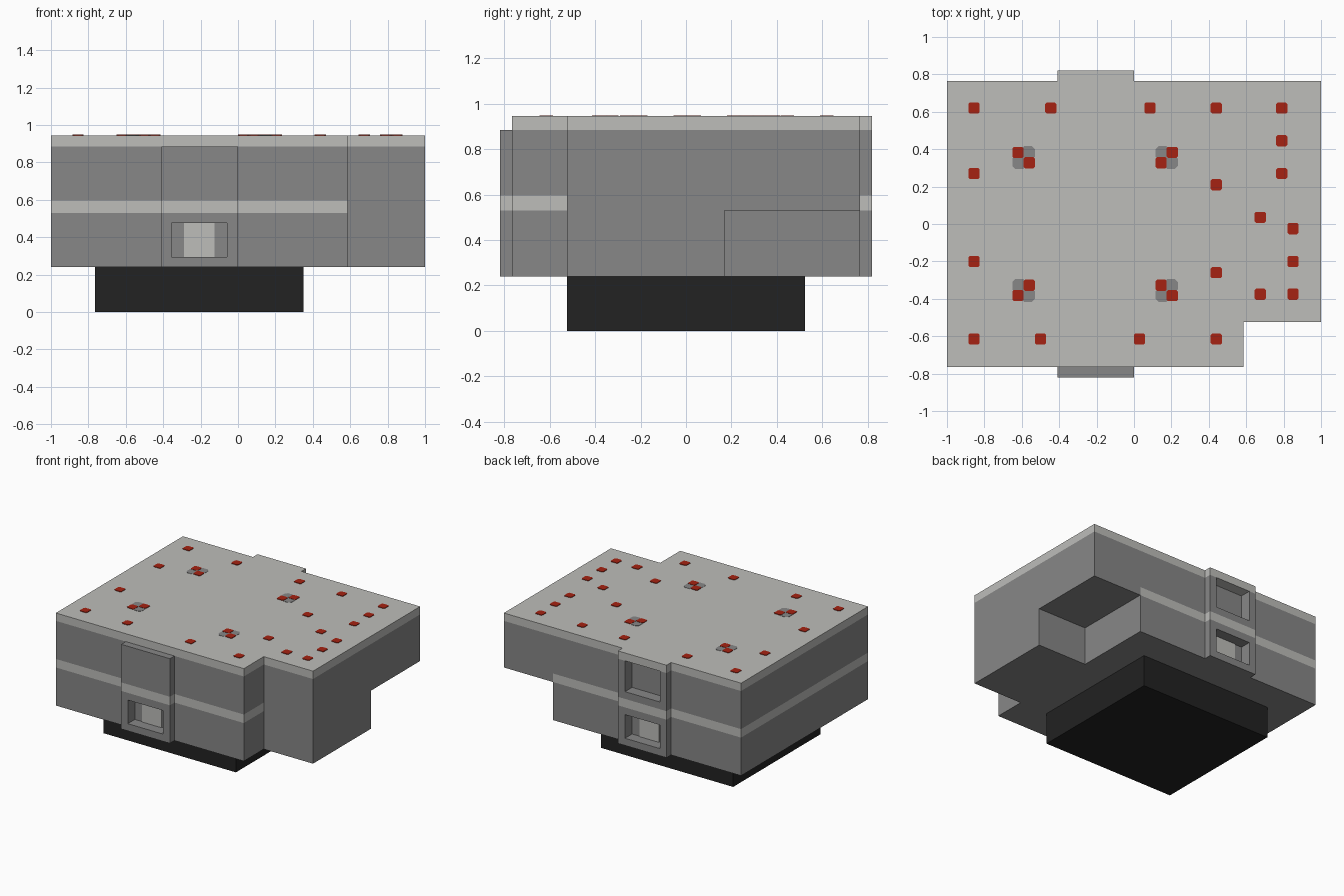
import bpy
import bmesh
import math

cube = bpy.data.objects.get("Cube")
if cube:
    bpy.data.objects.remove(cube, do_unlink=True)


def material(name, rgb):
    mat = bpy.data.materials.new(name)
    mat.use_nodes = True
    colour = (*rgb, 1)
    mat.diffuse_color = colour
    mat.node_tree.nodes["Principled BSDF"].inputs["Base Color"].default_value = colour
    return mat


LIGHT = material("light grey", (0.51, 0.51, 0.49))
GREY = material("mid grey", (0.245, 0.245, 0.245))
BLACK = material("near black", (0.016, 0.016, 0.016))
RED = material("brick red", (0.38, 0.016, 0.006))


def prism(name, outline, low, high, mat):
    """Extrude a plan outline between two heights."""
    bm = bmesh.new()
    base = bm.faces.new([bm.verts.new((x, y, low)) for x, y in outline])
    top = bmesh.ops.extrude_face_region(bm, geom=[base])["geom"]
    bmesh.ops.translate(bm, vec=(0, 0, high - low),
                        verts=[v for v in top if isinstance(v, bmesh.types.BMVert)])
    bmesh.ops.recalc_face_normals(bm, faces=bm.faces)
    mesh = bpy.data.meshes.new(name)
    bm.to_mesh(mesh)
    bm.free()
    mesh.materials.append(mat)
    obj = bpy.data.objects.new(name, mesh)
    bpy.context.collection.objects.link(obj)
    return obj


def box(name, x, y, z, mat):
    outline = [(x[0], y[0]), (x[1], y[0]), (x[1], y[1]), (x[0], y[1])]
    return prism(name, outline, *z, mat)


def cut_opening(wall, side, z):
    """Sink a rectangular opening into the front (-1) or back (1) bay."""
    y = sorted((side * 0.735, side * 0.9))
    cutter = box("opening_cutter", OPENING, y, z, GREY)
    cutter.hide_render = True
    mod = wall.modifiers.new("opening", "BOOLEAN")
    mod.operation = "DIFFERENCE"
    mod.solver = "EXACT"
    mod.object = cutter
    bpy.context.view_layer.objects.active = wall
    bpy.ops.object.modifier_apply(modifier=mod.name)
    bpy.data.objects.remove(cutter, do_unlink=True)


# Plan sizes and floor levels
STEP, SIDE, BAY = 0.585, 0.765, 0.82
NOTCH = -0.525
GROUND, BAND_LOW, BAND_HIGH, EAVES, ROOF = 0.24, 0.53, 0.595, 0.885, 0.945
BAY_X = (-0.41, 0)
OPENING = (-0.355, -0.06)

back_bay = [(BAY_X[1], SIDE), (BAY_X[1], BAY), (BAY_X[0], BAY), (BAY_X[0], SIDE)]
front_bay = [(x, -y) for x, y in reversed(back_bay)]
main_plan = ([(-1, -SIDE)] + front_bay + [(STEP, -SIDE), (STEP, SIDE)]
             + back_bay + [(-1, SIDE)])
roof_plan = ([(-1, -SIDE), (STEP, -SIDE), (STEP, NOTCH), (1, NOTCH), (1, SIDE)]
             + back_bay + [(-1, SIDE)])

# Plinth, storeys, band and roof
box("plinth", (-0.765, 0.35), (NOTCH, -NOTCH), (0, GROUND), BLACK)
lower = prism("lower_storey", main_plan, GROUND, BAND_LOW, GREY)
prism("floor_band", main_plan, BAND_LOW, BAND_HIGH, LIGHT)
upper = prism("upper_storey", main_plan, BAND_HIGH, EAVES, GREY)
prism("roof_slab", roof_plan, EAVES, ROOF, LIGHT)

# Side wing, raised over an open rear corner
wing_plan = [(NOTCH, BAND_LOW), (SIDE, BAND_LOW), (SIDE, EAVES), (NOTCH, EAVES)]
box("wing_upper", (STEP, 1), (NOTCH, SIDE), (BAND_LOW, EAVES), GREY)
box("wing_lower", (STEP, 1), (NOTCH, 0.17), (GROUND, BAND_LOW), GREY)

# Recessed openings with pale inner panels
LOWER_Z = (0.295, 0.475)
for side, label in ((-1, "front"), (1, "back")):
    cut_opening(lower, side, LOWER_Z)
    panel_y = sorted((side * 0.735, side * 0.741))
    box(label + "_inner_panel", (-0.29, -0.125), panel_y, LOWER_Z, LIGHT)
cut_opening(upper, 1, (0.65, 0.92))


# Roof markers
def marker(name, x, y, half, chamfer, height, mat):
    h, c = half, half - chamfer
    outline = [(-c, -h), (c, -h), (h, -c), (h, c), (c, h), (-c, h), (-h, c), (-h, -c)]
    prism(name, [(x + a, y + b) for a, b in outline], ROOF - 0.002, ROOF + height, mat)


singles = [(-0.855, 0.62), (-0.445, 0.62), (0.085, 0.62), (0.44, 0.62), (0.79, 0.62),
           (0.79, 0.445), (0.79, 0.27), (-0.855, 0.27), (0.44, 0.21), (0.675, 0.035),
           (0.85, -0.025), (0.85, -0.2), (0.44, -0.26), (0.675, -0.375), (0.85, -0.375),
           (-0.855, -0.2), (-0.855, -0.615), (-0.5, -0.615), (0.03, -0.615), (0.44, -0.615)]
for x, y in singles:
    marker("roof_marker", x, y, 0.03, 0.008, 0.004, RED)

# Four clusters, mirrored about the roof centre lines
for cx, sx in ((-0.59, -1), (0.175, 1)):
    for sy in (-1, 1):
        cy = sy * 0.355
        for d in (-1, 1):
            marker("cluster_marker", cx + sx * d * 0.03, cy + sy * d * 0.028,
                   0.03, 0.008, 0.004, RED)
            marker("cluster_pad", cx - sx * d * 0.023, cy + sy * d * 0.025,
                   0.037, 0.017, 0.002, GREY)
